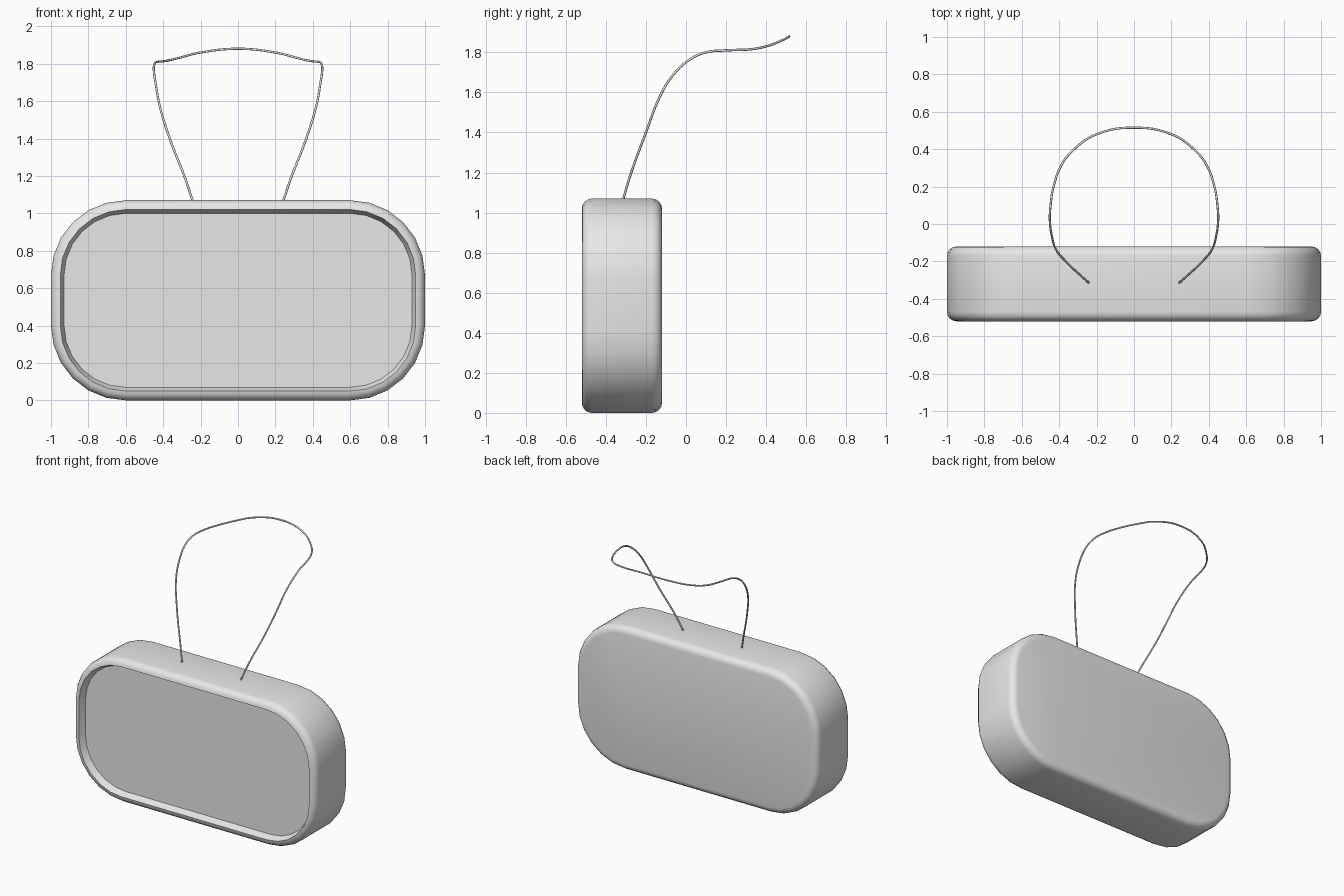
import bpy, bmesh
from math import sin, cos, pi

cube = bpy.data.objects.get("Cube")
if cube:
    bpy.data.objects.remove(cube, do_unlink=True)

# One plain grey material for every part
grey = bpy.data.materials.new("plain grey")
grey.use_nodes = True
grey.diffuse_color = (0.8, 0.8, 0.8, 1)
grey.node_tree.nodes["Principled BSDF"].inputs["Base Color"].default_value = grey.diffuse_color

HALF_W, HEIGHT, CORNER = 1.0, 1.07, 0.4
FRONT, BACK, FILLET = -0.52, -0.12, 0.05
CORNER_STEPS, FILLET_STEPS = 6, 4


def finish(obj, angle):
    bpy.ops.object.select_all(action="DESELECT")
    obj.select_set(True)
    bpy.context.view_layer.objects.active = obj
    if obj.type == "CURVE":
        bpy.ops.object.convert(target="MESH")
    bpy.ops.object.shade_smooth_by_angle(angle=angle)


def ring(bm, inset, y):
    """Rounded rectangle, moved inwards by inset, at depth y."""
    radius = CORNER - inset
    verts = []
    for quarter, (sx, sz) in enumerate([(1, 1), (-1, 1), (-1, -1), (1, -1)]):
        cx = sx * (HALF_W - CORNER)
        cz = HEIGHT / 2 + sz * (HEIGHT / 2 - CORNER)
        for step in range(CORNER_STEPS + 1):
            a = (quarter + step / CORNER_STEPS) * pi / 2
            verts.append(bm.verts.new((cx + radius * cos(a), y, cz + radius * sin(a))))
    return verts


# Case profile: rounded back edge, rounded front rim, shallow tapered recess
arc = [i / FILLET_STEPS * pi / 2 for i in range(FILLET_STEPS + 1)]
profile = [(FILLET * (1 - sin(a)), BACK - FILLET * (1 - cos(a))) for a in arc]
profile += [(FILLET * (1 - cos(a)), FRONT + FILLET * (1 - sin(a))) for a in arc]
profile += [(0.07, FRONT + 0.05)]

bm = bmesh.new()
rings = [ring(bm, inset, y) for inset, y in profile]
for r0, r1 in zip(rings, rings[1:]):
    for i in range(len(r0)):
        j = (i + 1) % len(r0)
        bm.faces.new((r0[i], r0[j], r1[j], r1[i]))
bm.faces.new(rings[0])
bm.faces.new(rings[-1])
bmesh.ops.recalc_face_normals(bm, faces=bm.faces[:])
mesh = bpy.data.meshes.new("case")
bm.to_mesh(mesh)
bm.free()
mesh.materials.append(grey)
case = bpy.data.objects.new("case", mesh)
bpy.context.collection.objects.link(case)
finish(case, pi / 5)

# Hanging cord: left half of the path, mirrored to the right
half = [(0.24, -0.315, 1.06), (0.28, -0.28, 1.18), (0.365, -0.2, 1.4),
        (0.42, -0.13, 1.58), (0.438, -0.07, 1.68), (0.45, 0.02, 1.765),
        (0.446, 0.1, 1.8), (0.43, 0.2, 1.81), (0.385, 0.32, 1.815),
        (0.32, 0.4, 1.83), (0.2, 0.48, 1.86), (0, 0.515, 1.88)]
path = half + [(-x, y, z) for x, y, z in half[-2::-1]]
curve = bpy.data.curves.new("hanging_cord", "CURVE")
curve.dimensions = "3D"
curve.bevel_depth = 0.006
curve.bevel_resolution = 2
curve.resolution_u = 6
curve.use_fill_caps = True
spline = curve.splines.new("BEZIER")
spline.bezier_points.add(len(path) - 1)
for point, co in zip(spline.bezier_points, path):
    point.co = co
    point.handle_left_type = point.handle_right_type = "AUTO"
curve.materials.append(grey)
cord = bpy.data.objects.new("hanging_cord", curve)
bpy.context.collection.objects.link(cord)
finish(cord, pi / 3)
